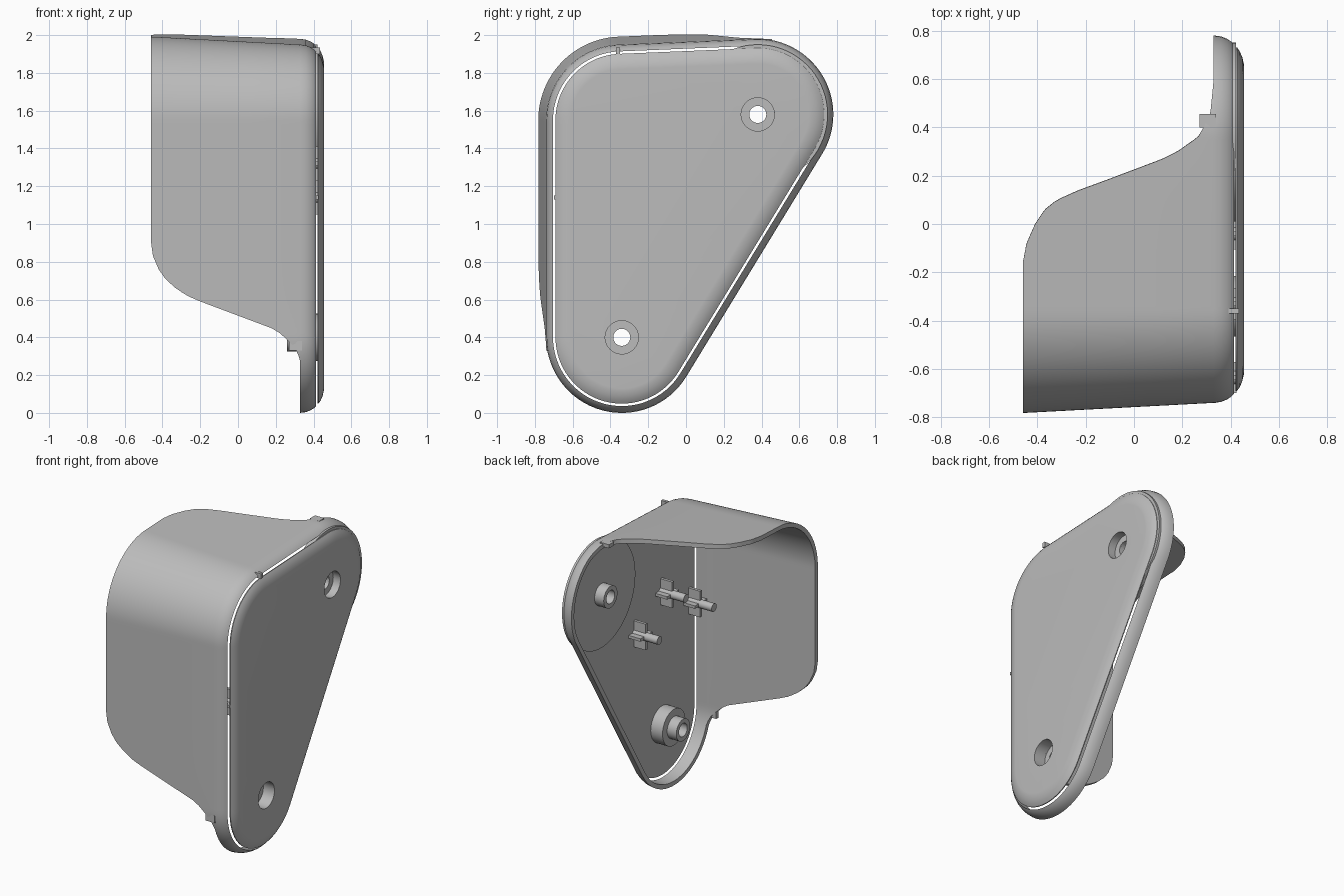
import bpy
import bmesh
import math
from mathutils import Vector

cube = bpy.data.objects.get("Cube")
if cube:
    bpy.data.objects.remove(cube, do_unlink=True)

grey = bpy.data.materials.new("light_grey")
grey.use_nodes = True
grey.diffuse_color = (0.5, 0.5, 0.5, 1)
grey.node_tree.nodes["Principled BSDF"].inputs["Base Color"].default_value = (0.5, 0.5, 0.5, 1)

R = 0.4
BOTTOM, BACK, FRONT = Vector((-0.34, 0.40)), Vector((0.38, 1.58)), Vector((-0.34, 1.55))


def finish(name, bm):
    bmesh.ops.recalc_face_normals(bm, faces=bm.faces[:])
    mesh = bpy.data.meshes.new(name)
    bm.to_mesh(mesh)
    bm.free()
    mesh.materials.append(grey)
    obj = bpy.data.objects.new(name, mesh)
    bpy.context.collection.objects.link(obj)
    return obj


def smooth(obj):
    bpy.ops.object.select_all(action='DESELECT')
    obj.select_set(True)
    bpy.context.view_layer.objects.active = obj
    bpy.ops.object.shade_smooth_by_angle(angle=math.radians(32))


def outline():
    """Rounded triangle in the side plane: (point, outward normal) pairs."""
    centres = [BOTTOM, BACK, FRONT]
    result = []
    for i, c in enumerate(centres):
        into, out = c - centres[i - 1], centres[(i + 1) % 3] - c
        a = math.atan2(-into.x, into.y)
        b = math.atan2(-out.x, out.y)
        sweep = (b - a) % math.tau
        for k in range(33):
            t = a + sweep * k / 32
            n = Vector((math.cos(t), math.sin(t)))
            result.append((c + n * R, n))
        for k in range(1, 48):
            result.append((c + out * k / 48 + n * R, n))
    return result


def loft(name, sections, closed):
    """Skin a loop of cross-sections; closed joins each section to a ring."""
    bm = bmesh.new()
    rows = [[bm.verts.new(p) for p in s] for s in sections]
    count = len(rows[0])
    for i, row in enumerate(rows):
        nxt = rows[(i + 1) % len(rows)]
        for j in range(count if closed else count - 1):
            k = (j + 1) % count
            bm.faces.new((row[j], row[k], nxt[k], nxt[j]))
    if not closed:
        bm.faces.new([r[0] for r in rows])
        bm.faces.new([r[-1] for r in rows])
    return finish(name, bm)


def lathe(name, profile, centre, sides=48):
    """Turn a closed (x, radius) profile about an axis along x."""
    sections = []
    for i in range(sides):
        t = math.tau * i / sides
        sections.append([(x, centre.x + r * math.cos(t), centre.y + r * math.sin(t))
                         for x, r in profile])
    obj = loft(name, sections, True)
    smooth(obj)
    return obj


def box(name, low, high):
    bm = bmesh.new()
    bmesh.ops.create_cube(bm, size=1)
    for v in bm.verts:
        v.co = [l + (h - l) * (c + 0.5) for c, l, h in zip(v.co, low, high)]
    return finish(name, bm)


def lookup(table, value):
    for (a, xa), (b, xb) in zip(table, table[1:]):
        if value <= b:
            t = max(0, (value - a) / (b - a))
            return xa + (xb - xa) * t
    return table[-1][1]


# Free edge of the guard wall, by height on the front and by y on the top
FRONT_EDGE = [(0.28, 0.33), (0.33, 0.31), (0.38, 0.27), (0.44, 0.2), (0.515, 0), (0.59, -0.2),
              (0.62, -0.27), (0.66, -0.33), (0.71, -0.385), (0.76, -0.42), (0.83, -0.45), (0.9, -0.46)]
TOP_EDGE = [(-0.16, -0.46), (-0.08, -0.445), (0, -0.41), (0.06, -0.37), (0.1, -0.32), (0.14, -0.23),
            (0.18, -0.12), (0.225, 0), (0.27, 0.12), (0.3, 0.18), (0.36, 0.265), (0.45, 0.315), (0.6, 0.33)]


def edge_x(p, n):
    if n.x < -0.5 and p.y < 1.2:
        return lookup(FRONT_EDGE, p.y)
    if n.y > 0.3:
        return lookup(TOP_EDGE, p.x)
    return -0.46 if n.x < -0.5 else 0.33


# Guard wall with drafted sides and a rounded lip
path = outline()
sections = []
for p, n in path:
    e = min(edge_x(p, n), 0.329)
    outer, inner = [], []
    for k in range(4):
        x = e + (0.33 - e) * k / 3
        d = 0.042 * (0.33 - x) / 0.79
        outer.append((x, d))
        inner.append((x, d - 0.03))
    lip = [(0.36, -0.004), (0.385, -0.014), (0.402, -0.025), (0.413, -0.036), (0.395, -0.036)]
    ring = outer + lip + inner[::-1]
    sections.append([(x, *(p + n * d)) for x, d in ring])
smooth(loft("guard_wall", sections, True))

# Side plate with a rounded border
border = [(0.42, -0.049), (0.426, -0.049), (0.438, -0.066), (0.448, -0.09), (0.454, -0.115), (0.455, -0.13)]
plate = loft("side_plate", [[(x, *(p + n * d)) for x, d in border] for p, n in path], False)
for i, c in enumerate((BOTTOM, BACK)):
    cutter = lathe("hole_cutter", [(0.3, 0.0001), (0.3, 0.088), (0.6, 0.088), (0.6, 0.0001)], c)
    mod = plate.modifiers.new("hole", 'BOOLEAN')
    mod.operation = 'DIFFERENCE'
    mod.solver = 'EXACT'
    mod.object = cutter
    bpy.context.view_layer.objects.active = plate
    bpy.ops.object.modifier_apply(modifier=mod.name)
    bpy.data.objects.remove(cutter, do_unlink=True)
smooth(plate)

# Mounting bosses with recessed screw holes
lathe("lower_boss", [(0.26, 0.045), (0.26, 0.075), (0.33, 0.075), (0.33, 0.125), (0.425, 0.125),
                     (0.425, 0.088), (0.37, 0.088), (0.37, 0.045)], BOTTOM)
lathe("upper_boss_disc", [(0.31, 0.045), (0.31, 0.075), (0.38, 0.075), (0.38, 0.37), (0.422, 0.37),
                          (0.422, 0.088), (0.4, 0.088), (0.4, 0.045)], BACK, 72)

# Cross-ribbed locating pins
for y, z in ((-0.04, 1.14), (-0.33, 1.32), (-0.635, 1.14)):
    box("pin_upright_rib", (0.33, y - 0.01, z - 0.09), (0.425, y + 0.01, z + 0.09))
    box("pin_level_rib", (0.33, y - 0.065, z - 0.01), (0.425, y + 0.065, z + 0.01))
    lathe("locating_pin", [(0.23, 0.0001), (0.23, 0.028), (0.425, 0.028), (0.425, 0.0001)],
          Vector((y, z)), 20)

# Small tabs
box("top_tab", (0.27, 0.4, 1.955), (0.34, 0.455, 1.98))
box("front_tab", (0.27, -0.74, 0.33), (0.34, -0.715, 0.38))
box("plate_tab", (0.39, -0.37, 1.9), (0.435, -0.35, 1.935))
